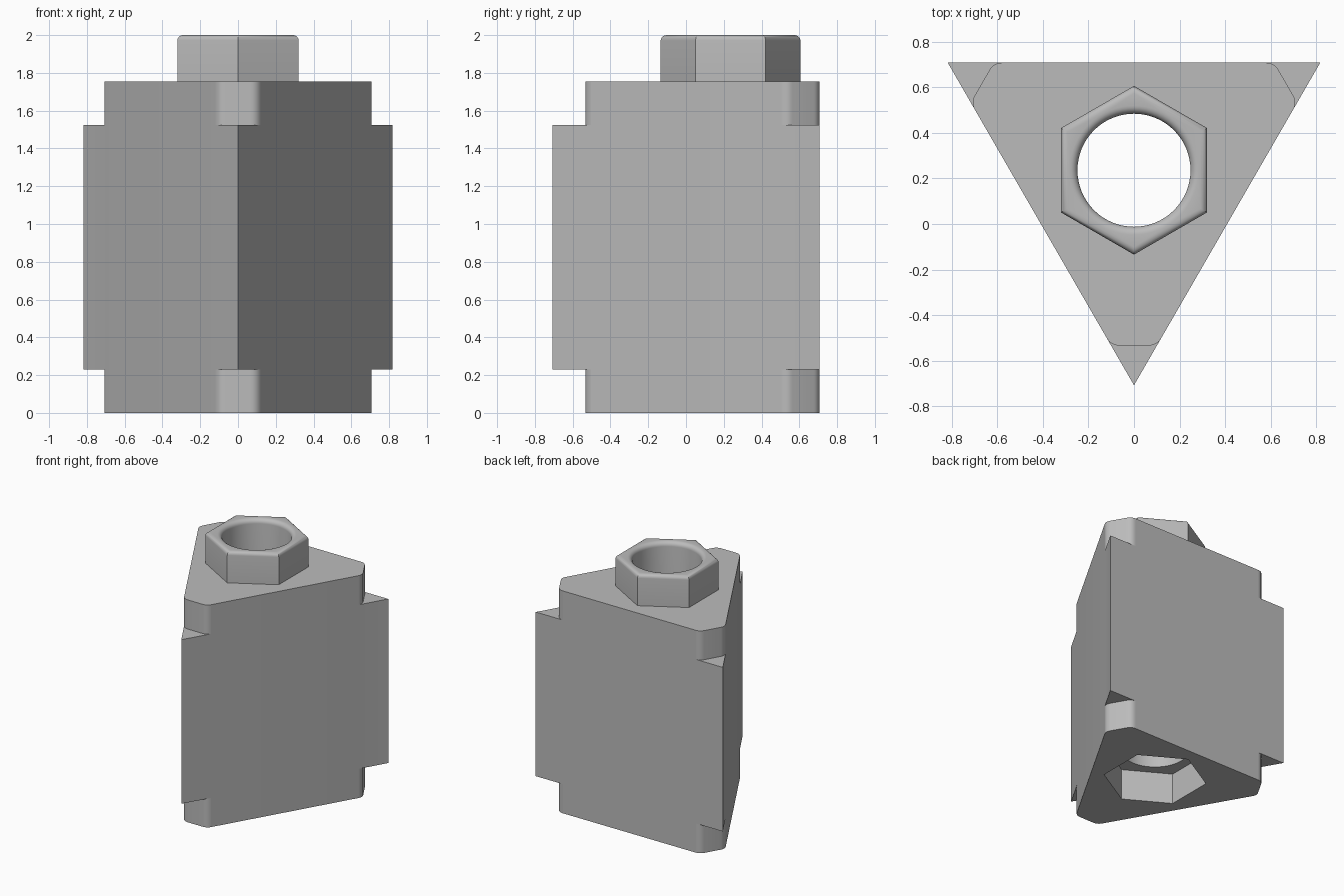
import bpy, bmesh
from math import radians, cos, sin, sqrt, pi
from mathutils import Vector, Matrix

cube = bpy.data.objects.get("Cube")
if cube:
    bpy.data.objects.remove(cube, do_unlink=True)

# Main dimensions
HALF = 0.7075                     # half the depth of the triangle
DEPTH = 2 * HALF
AXIS_Y = HALF - DEPTH / 3         # centre of the triangle
BODY_TOP, TOP = 1.755, 2.0
NOTCH = 0.23                      # height of each corner notch
HOLE_R, HEX_R = 0.248, 0.37

grey = bpy.data.materials.new("plain grey")
grey.use_nodes = True
COLOUR = (0.5, 0.5, 0.5, 1)
grey.diffuse_color = COLOUR
grey.node_tree.nodes["Principled BSDF"].inputs["Base Color"].default_value = COLOUR


def make_object(name, bm):
    """Turn a bmesh, built round the axis, into an object."""
    bmesh.ops.recalc_face_normals(bm, faces=bm.faces[:])
    bm.transform(Matrix.Translation((0, AXIS_Y, 0)))
    mesh = bpy.data.meshes.new(name)
    bm.to_mesh(mesh)
    bm.free()
    mesh.materials.append(grey)
    obj = bpy.data.objects.new(name, mesh)
    bpy.context.collection.objects.link(obj)
    return obj


def prism(bm, outline, z0, z1):
    base = bm.faces.new([bm.verts.new((x, y, z0)) for x, y in outline])
    ext = bmesh.ops.extrude_face_region(bm, geom=[base])["geom"]
    moved = [v for v in ext if isinstance(v, bmesh.types.BMVert)]
    bmesh.ops.translate(bm, verts=moved, vec=(0, 0, z1 - z0))


def polygon(sides, radius):
    return [(radius * cos(-pi / 2 + i * 2 * pi / sides),
             radius * sin(-pi / 2 + i * 2 * pi / sides)) for i in range(sides)]


def combine(target, tool, operation):
    mod = target.modifiers.new(operation, 'BOOLEAN')
    mod.operation, mod.solver, mod.object = operation, 'EXACT', tool
    bpy.context.view_layer.objects.active = target
    bpy.ops.object.modifier_apply(modifier=mod.name)
    bpy.data.objects.remove(tool, do_unlink=True)


# Triangular block
bm = bmesh.new()
prism(bm, polygon(3, DEPTH * 2 / 3), 0, BODY_TOP)
block = make_object("triangular_block", bm)

# Hexagonal boss with a rounded upper rim
bm = bmesh.new()
prism(bm, polygon(6, HEX_R), BODY_TOP - 0.1, TOP)
rim = [e for e in bm.edges if all(v.co.z > TOP - 0.001 for v in e.verts)]
bmesh.ops.bevel(bm, geom=rim, offset=0.028, segments=5, profile=0.5, affect='EDGES')
combine(block, make_object("hex_boss", bm), 'UNION')

# Corner notches: a flat cut across each corner, filleted into both sides
CUT_Y = -0.533 - AXIS_Y
FILLET = 0.06
corner = Vector(((CUT_Y + DEPTH * 2 / 3) / sqrt(3), CUT_Y))
centre = Vector((corner.x - FILLET / sqrt(3), CUT_Y + FILLET))
arc = [centre + FILLET * Vector((cos(a), sin(a)))
       for a in (radians(-90 + 10 * i) for i in range(7))]
half = arc + [arc[-1] + Vector((sqrt(3), -1)) * 0.1, Vector((0.3, CUT_Y - 0.4))]
notch = half + [Vector((-p.x, p.y)) for p in reversed(half)]
bm = bmesh.new()
for i in range(3):
    turn = Matrix.Rotation(i * 2 * pi / 3, 2)
    outline = [turn @ p for p in notch]
    prism(bm, outline, -0.1, NOTCH)
    prism(bm, outline, BODY_TOP - NOTCH, BODY_TOP + 0.1)
combine(block, make_object("notch_cutter", bm), 'DIFFERENCE')

# Hexagonal socket underneath
bm = bmesh.new()
prism(bm, polygon(6, HEX_R + 0.004), -0.1, TOP - BODY_TOP)
combine(block, make_object("socket_cutter", bm), 'DIFFERENCE')

# Round through hole, flared at the mouth
FLARE = 0.035
profile = [(HOLE_R, -0.1)]
profile += [(HOLE_R + FLARE * (1 - cos(a)), TOP - FLARE + FLARE * sin(a))
            for a in (radians(15 * i) for i in range(7))]
profile.append((HOLE_R + FLARE, TOP + 0.1))
bm = bmesh.new()
STEPS = 64
rings = [[bm.verts.new((r * cos(2 * pi * i / STEPS), r * sin(2 * pi * i / STEPS), z))
          for i in range(STEPS)] for r, z in profile]
for low, high in zip(rings, rings[1:]):
    for i in range(STEPS):
        j = (i + 1) % STEPS
        bm.faces.new((low[i], low[j], high[j], high[i]))
bm.faces.new(rings[0][::-1])
bm.faces.new(rings[-1])
combine(block, make_object("hole_cutter", bm), 'DIFFERENCE')

# Smooth the fillets and keep the hard edges
bpy.ops.object.select_all(action='DESELECT')
block.select_set(True)
bpy.context.view_layer.objects.active = block
bpy.ops.object.shade_smooth_by_angle(angle=radians(28))
